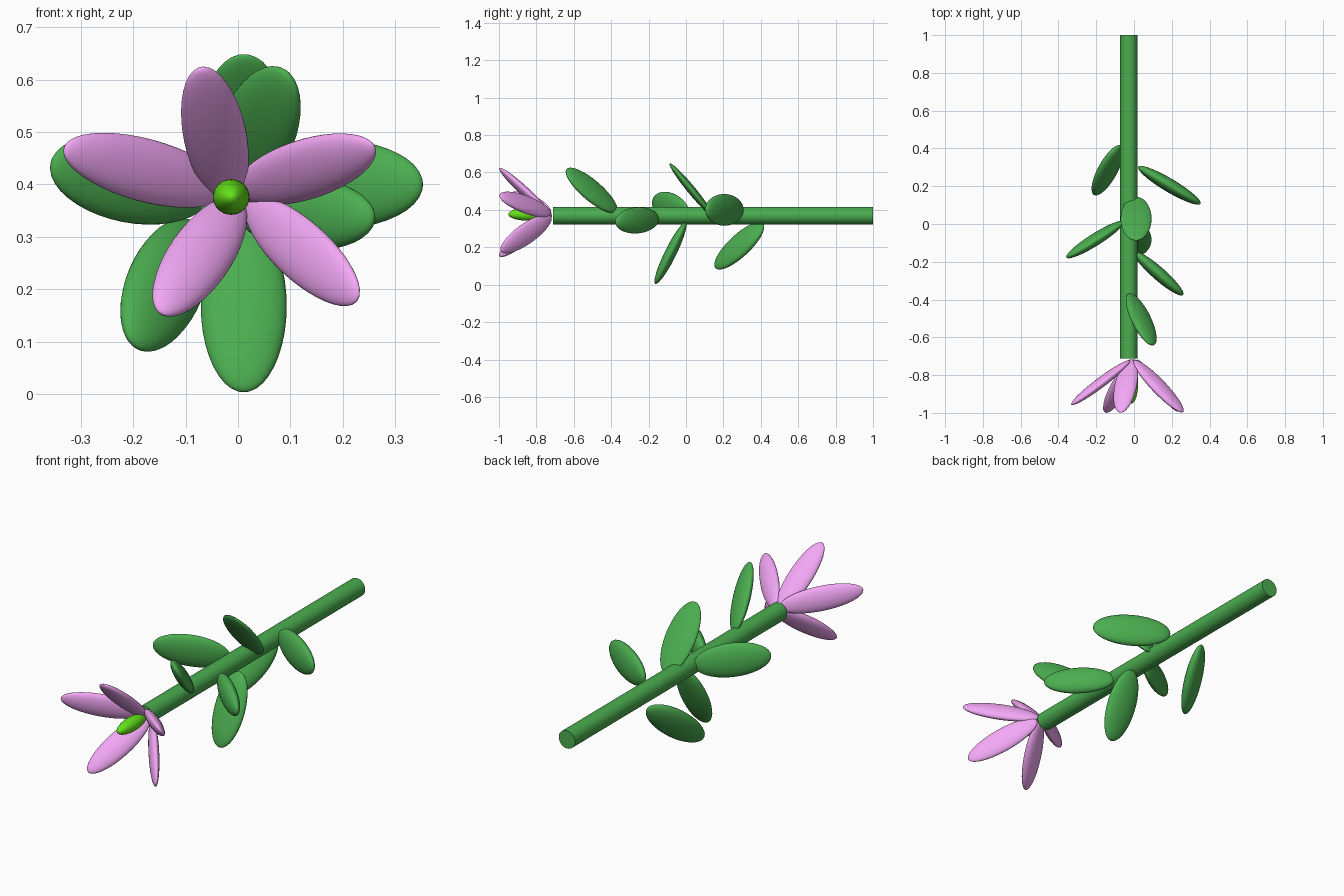
import bpy
from math import radians
from mathutils import Vector, Matrix

if "Cube" in bpy.data.objects:
    bpy.data.objects.remove(bpy.data.objects["Cube"])


def material(name, rgb):
    m = bpy.data.materials.new(name)
    m.diffuse_color = (*rgb, 1)
    m.use_nodes = True
    m.node_tree.nodes["Principled BSDF"].inputs["Base Color"].default_value = m.diffuse_color
    return m


GREEN = material("leaf_green", (0.07, 0.42, 0.08))
PINK = material("petal_pink", (0.90, 0.39, 0.92))
LIME = material("bud_lime", (0.13, 0.78, 0.01))


def blade(name, center, axis, width, thick, mat, side=None):
    """Flattened ellipsoid: 'axis' is its half-length vector, 'side' its width direction."""
    d = Vector(axis)
    length = d.length
    d.normalize()
    # by default the blade faces the stem, so its width runs around the stem
    w = Vector(side) if side else Vector((d.z, 0, -d.x))
    w = (w - d * w.dot(d)).normalized()
    n = d.cross(w)
    bpy.ops.mesh.primitive_uv_sphere_add(segments=32, ring_count=20, radius=1)
    ob = bpy.context.object
    ob.name = name
    rot = Matrix((w, n, d)).transposed().to_4x4()
    ob.data.transform(rot @ Matrix.Diagonal((width, thick, length, 1)))
    ob.location = center
    ob.data.materials.append(mat)
    bpy.ops.object.shade_smooth()
    return ob


# Stem lying along y
bpy.ops.mesh.primitive_cylinder_add(vertices=32, radius=0.046, depth=1.712,
                                    location=(-0.027, 0.144, 0.369),
                                    rotation=(radians(90), 0, 0))
stem = bpy.context.object
stem.name = "stem"
stem.data.materials.append(GREEN)
bpy.ops.object.shade_smooth_by_angle(angle=radians(40))

# Leaves: centre, half-length vector, half width, half thickness, optional width direction
leaves = [
    ((0.187, 0.205, 0.400), (0.165, -0.098, 0.0), 0.085, 0.036, None),
    ((-0.139, 0.285, 0.208), (-0.060, -0.130, -0.115), 0.080, 0.036, (0.70, 0.25, -0.64)),
    ((0.011, 0.028, 0.508), (0.0, -0.115, 0.140), 0.082, 0.022, None),
    ((-0.205, -0.082, 0.410), (-0.152, -0.096, 0.030), 0.083, 0.032, None),
    ((0.011, -0.083, 0.168), (0.0, -0.081, -0.164), 0.082, 0.031, None),
    ((0.130, -0.262, 0.344), (0.130, -0.114, -0.008), 0.070, 0.035, (0, 0, 1)),
    ((0.038, -0.505, 0.504), (0.056, -0.136, 0.110), 0.078, 0.030, (0.74, -0.26, -0.62)),
]
for i, (c, a, w, t, s) in enumerate(leaves):
    blade(f"leaf_{i + 1}", c, a, w, t, GREEN, s)

# Petals: centre, half-length vector, half thickness, optional width direction
petals = [
    ((-0.044, -0.858, 0.494), (-0.027, -0.140, 0.129), 0.025, None),
    ((-0.177, -0.840, 0.427), (-0.155, -0.117, 0.042), 0.026, None),
    ((0.130, -0.859, 0.429), (0.129, -0.137, 0.045), 0.027, (-0.52, -0.21, 0.83)),
    ((-0.073, -0.858, 0.262), (-0.075, -0.140, -0.108), 0.029, None),
    ((0.123, -0.855, 0.272), (0.106, -0.135, -0.090), 0.023, (0.38, -0.29, 0.87)),
]
for i, (c, a, t, s) in enumerate(petals):
    blade(f"petal_{i + 1}", c, a, 0.060, t, PINK, s)

# Bud in the middle of the flower
blade("bud", (-0.013, -0.842, 0.376), (0, -0.108, 0), 0.035, 0.034, LIME, (1, 0, 0))
